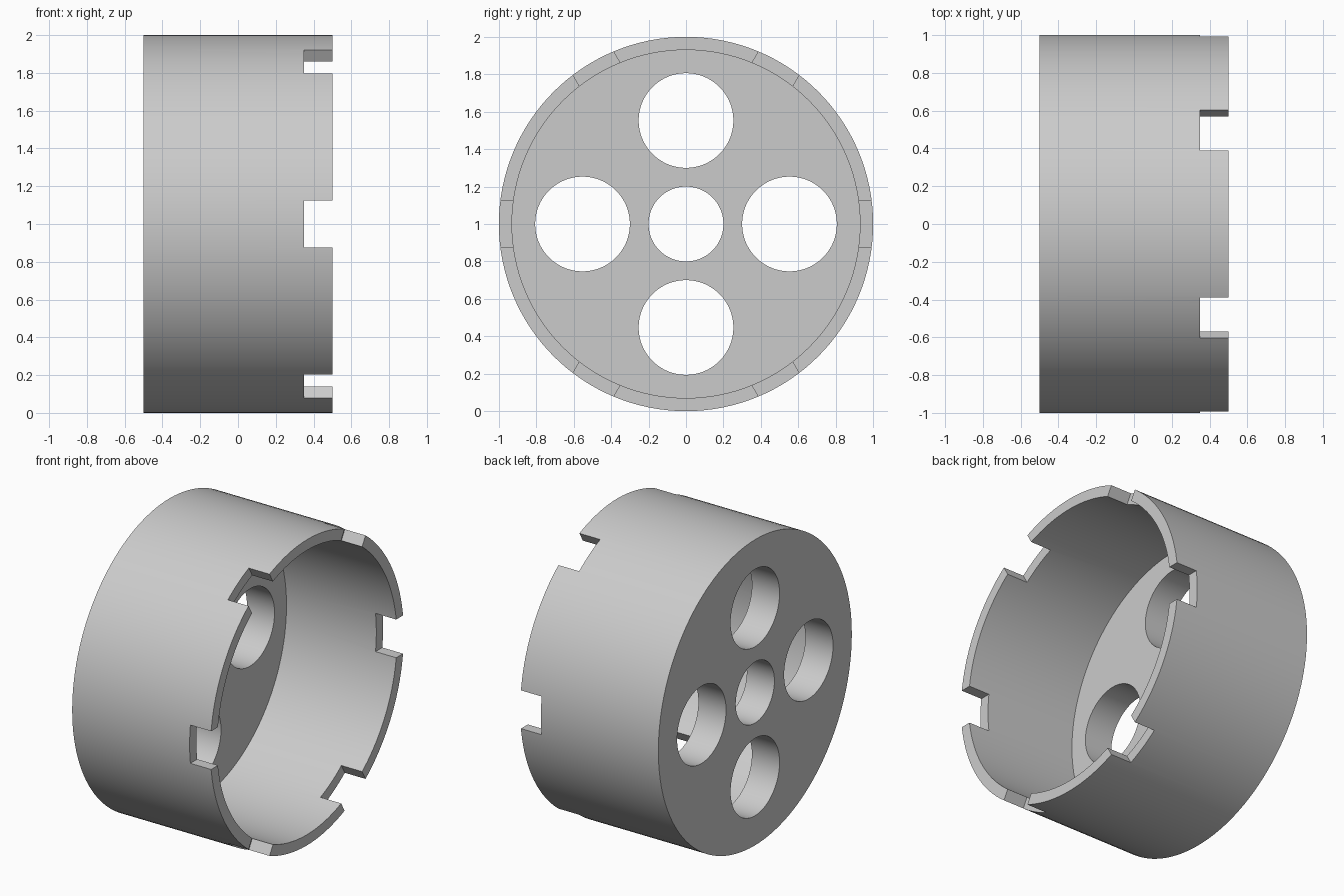
import bpy
import bmesh
from math import pi, radians
from mathutils import Matrix, Vector

old = bpy.data.objects.get("Cube")
if old:
    bpy.data.objects.remove(old, do_unlink=True)

SEGMENTS = 128
OUTER, INNER = 1.0, 0.93        # wall radii
BACK, FLOOR, RIM = -0.5, -0.3, 0.5
NOTCH_WIDTH, NOTCH_BASE = 0.25, 0.35
HOLE_OFFSET, HOLE_RADIUS, HUB_RADIUS = 0.553, 0.253, 0.2
AXIS = Vector((0, 0, 1))        # centre of the cup, which opens toward +x

grey = bpy.data.materials.new("Plain grey")
grey.use_nodes = True
grey.diffuse_color = (0.6, 0.6, 0.6, 1)
grey.node_tree.nodes["Principled BSDF"].inputs["Base Color"].default_value = (0.6, 0.6, 0.6, 1)


def make_object(name, bm):
    bmesh.ops.recalc_face_normals(bm, faces=bm.faces)
    mesh = bpy.data.meshes.new(name)
    bm.to_mesh(mesh)
    bm.free()
    mesh.materials.append(grey)
    obj = bpy.data.objects.new(name, mesh)
    bpy.context.collection.objects.link(obj)
    return obj


def add_cylinder(bm, radius, x0, x1, y=0, z=0):
    """Solid cylinder along x, offset from the cup axis."""
    place = Matrix.Translation(AXIS + Vector(((x0 + x1) / 2, y, z)))
    bmesh.ops.create_cone(bm, cap_ends=True, segments=SEGMENTS,
                          radius1=radius, radius2=radius, depth=x1 - x0,
                          matrix=place @ Matrix.Rotation(pi / 2, 4, 'Y'))


def cut(target, cutter):
    mod = target.modifiers.new("cut", 'BOOLEAN')
    mod.operation = 'DIFFERENCE'
    mod.solver = 'EXACT'
    mod.object = cutter
    bpy.context.view_layer.objects.active = target
    bpy.ops.object.modifier_apply(modifier=mod.name)
    bpy.data.objects.remove(cutter, do_unlink=True)


# Cup body: solid drum hollowed from the rim side
bm = bmesh.new()
add_cylinder(bm, OUTER, BACK, RIM)
cup = make_object("notched_cup", bm)

bm = bmesh.new()
add_cylinder(bm, INNER, FLOOR, RIM + 0.2)
cut(cup, make_object("hollow_cutter", bm))

# Hub hole and four round holes through the floor
bm = bmesh.new()
add_cylinder(bm, HUB_RADIUS, BACK - 0.1, FLOOR + 0.1)
for y, z in ((1, 0), (0, 1), (-1, 0), (0, -1)):
    add_cylinder(bm, HOLE_RADIUS, BACK - 0.1, FLOOR + 0.1, y * HOLE_OFFSET, z * HOLE_OFFSET)
cut(cup, make_object("hole_cutter", bm))

# Six square notches in the rim
bm = bmesh.new()
for i in range(6):
    place = (Matrix.Translation(AXIS) @ Matrix.Rotation(i * pi / 3, 4, 'X')
             @ Matrix.Translation((NOTCH_BASE + 0.2, 0.95, 0))
             @ Matrix.Diagonal((0.4, 0.3, NOTCH_WIDTH, 1)))
    bmesh.ops.create_cube(bm, size=1, matrix=place)
cut(cup, make_object("notch_cutter", bm))

# Smooth curved walls with crisp edges
bpy.ops.object.select_all(action='DESELECT')
cup.select_set(True)
bpy.context.view_layer.objects.active = cup
bpy.ops.object.shade_smooth_by_angle(angle=radians(30))
